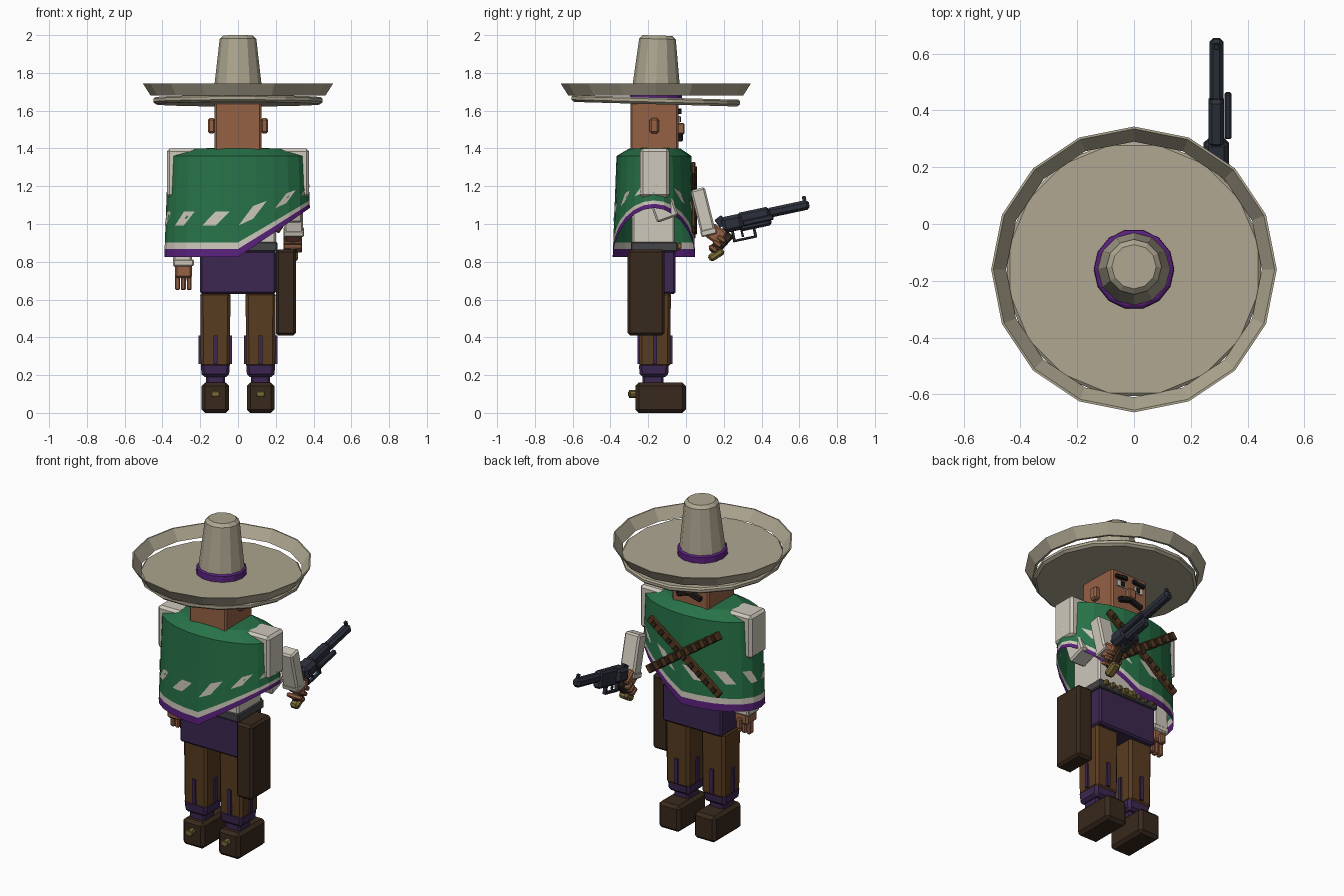
import bpy, bmesh, math
from mathutils import Matrix, Vector

if "Cube" in bpy.data.objects:
    bpy.data.objects.remove(bpy.data.objects["Cube"])

COL = dict(tan=(.42, .38, .28), skin=(.3, .12, .06), green=(.02, .17, .065), white=(.62, .58, .5),
           hem=(.1, .015, .2), purple=(.045, .02, .08), brown=(.1, .045, .015), leather=(.04, .022, .012),
           gun=(.025, .03, .045), gold=(.2, .15, .04), black=(.015, .012, .012), grey=(.06, .06, .065))
MAT = {}
for k, c in COL.items():
    MAT[k] = bpy.data.materials.new(k)
    MAT[k].diffuse_color = (*c, 1)


def finish(name, bm, *mats):
    me = bpy.data.meshes.new(name)
    bm.to_mesh(me)
    bm.free()
    ob = bpy.data.objects.new(name, me)
    bpy.context.collection.objects.link(ob)
    for m in mats:
        me.materials.append(MAT[m])
    return ob


def block(name, mat, c, s, rx=0, ry=0, bev=.01, taper=1):
    """Chamfered box; angles in degrees, taper scales the bottom."""
    bm = bmesh.new()
    bmesh.ops.create_cube(bm, size=1)
    for v in bm.verts:
        k = taper if v.co.z < 0 else 1
        v.co = Vector((v.co.x * s[0] * k, v.co.y * s[1] * k, v.co.z * s[2]))
    if bev:
        bmesh.ops.bevel(bm, geom=bm.edges[:], offset=min(bev, min(s) * .3), segments=1, affect='EDGES')
    bm.transform(Matrix.Translation(c) @ Matrix.Rotation(math.radians(ry), 4, 'Y')
                 @ Matrix.Rotation(math.radians(rx), 4, 'X'))
    return finish(name, bm, mat)


def span(name, mat, lo, hi, **kw):
    lo, hi = Vector(lo), Vector(hi)
    return block(name, mat, (lo + hi) / 2, hi - lo, **kw)


def lathe(name, mat, prof, n, c, tilt=0, turn=0, closed=False):
    bm = bmesh.new()
    rings = [[bm.verts.new((r * math.cos(a), r * math.sin(a), z))
              for a in (math.tau * i / n + turn for i in range(n))] for r, z in prof]
    pairs = list(zip(rings, rings[1:] + rings[:1])) if closed else list(zip(rings, rings[1:]))
    for a, b in pairs:
        for i in range(n):
            j = (i + 1) % n
            bm.faces.new((a[i], a[j], b[j], b[i]))
    if not closed:
        bm.faces.new(rings[0][::-1])
        bm.faces.new(rings[-1])
    bmesh.ops.recalc_face_normals(bm, faces=bm.faces[:])
    bm.transform(Matrix.Translation(c) @ Matrix.Rotation(math.radians(tilt), 4, 'X'))
    return finish(name, bm, mat)


# Hat: tilted brim and crown, level upturned rim
CY = -.16
lathe('hat_brim', 'tan', [(.44, -.018), (.455, -.006), (.455, .01), (.445, .018)], 16,
      (0, CY, 1.652), tilt=-1.6, turn=math.pi / 16)
lathe('hat_rim', 'tan', [(.45, 1.68), (.463, 1.68), (.503, 1.743), (.495, 1.743)], 16, (0, CY, 0), closed=True)
lathe('hat_crown', 'tan', [(.133, 0), (.125, .08), (.097, .325), (.078, .343)], 12, (0, CY, 1.655), tilt=-1.6)
lathe('hat_band', 'hem', [(.142, .01), (.14, .05), (.13, .056)], 14, (0, CY, 1.655), tilt=-1.6)

# Head and face (facing +y)
span('head', 'skin', (-.125, -.295, 1.36), (.125, -.04, 1.645))
span('nose', 'skin', (-.025, -.05, 1.475), (.025, -.008, 1.535), bev=.006)
for s in (-1, 1):
    block('ear', 'skin', (s * .14, -.168, 1.52), (.04, .048, .08))
    block('eye_white', 'white', (s * .062, -.038, 1.555), (.06, .012, .035), bev=0)
    block('pupil', 'black', (s * .055, -.032, 1.555), (.022, .012, .028), bev=0)
    block('eyebrow', 'black', (s * .062, -.034, 1.597), (.085, .022, .024), ry=s * 5, bev=.004)
    block('moustache', 'black', (s * .04, -.032, 1.462), (.085, .03, .03), ry=s * 16, bev=.005)

# Poncho: elliptical shell whose hem rises toward +x
def cloth(a, t, off=0):
    """Point at angle a, height fraction t from hem to shoulder."""
    hem = .825 + .26 * max(0, math.cos(a))
    z = hem + (1.36 - hem) * t
    w = .02 * (1.36 - z) / .53 + off
    return Vector(((.37 + w) * math.cos(a), -.17 + (.198 + w) * math.sin(a), z))


N = 24
bm = bmesh.new()
ang = [math.tau * i / N for i in range(N)]
rings = [[bm.verts.new(cloth(a, t)) for a in ang] for t in (0, .08, .145, .55, 1)]
for rx, ry, z in ((.24, .135, 1.4), (.1, .1, 1.402)):
    rings.append([bm.verts.new((rx * math.cos(a), -.165 + ry * math.sin(a), z)) for a in ang])
for k, (r0, r1) in enumerate(zip(rings, rings[1:])):
    for i in range(N):
        j = (i + 1) % N
        bm.faces.new((r0[i], r0[j], r1[j], r1[i])).material_index = min(k, 2)
finish('poncho', bm, 'hem', 'white', 'green')

# Slanted white patches around the poncho
bm = bmesh.new()
for i in range(12):
    a = math.tau * (i + .4) / 12
    sl = .1 * (1 if math.sin(a) > 0 else -1) * -1
    quad = [(a - .1 - sl, .31), (a + .1 - sl, .31), (a + .1 + sl, .45), (a - .1 + sl, .45)]
    bm.faces.new([bm.verts.new(cloth(p, t, .004)) for p, t in quad])
finish('poncho_patches', bm, 'white')

# Crossed cartridge belts on the chest
for x0, z0, x1, z1 in ((.22, 1.29, -.26, .94), (.23, .97, -.26, 1.31)):
    d = Vector((x1 - x0, 0, z1 - z0))
    ry = math.degrees(math.atan2(-d.z, d.x))
    mid = Vector(((x0 + x1) / 2, .04, (z0 + z1) / 2))
    block('chest_strap', 'brown', mid, (d.length, .022, .05), ry=ry, bev=.005)
    for k in range(9):
        p = mid + d * ((k - 4) / 9.5)
        block('cartridge', 'leather', p + Vector((0, .008, 0)), (.03, .02, .038), ry=ry, bev=.003)

# Torso, belt and hips
span('shirt', 'white', (-.2, -.285, .86), (.2, -.06, 1.36))
span('belt', 'grey', (-.208, -.292, .855), (.208, -.045, .905), bev=.006)
span('belt_buckle', 'gold', (-.05, -.05, .86), (.05, -.03, .9), bev=.006)
span('hips', 'purple', (-.2, -.28, .63), (.2, -.055, .86))
for k in range(8):
    block('belt_round', 'gold', (-.17 + k * .0486, -.035, .885), (.022, .024, .032), bev=.004)

# Legs and boots
for s in (-1, 1):
    x = s * .12
    block('trouser_leg', 'brown', (x, -.165, .44), (.16, .17, .4), bev=.015, taper=.96)
    for dx, dy in ((.077, 0), (-.077, 0), (0, .082), (0, -.082)):
        block('trouser_slit', 'purple', (x + dx, -.165 + dy, .335), (.022, .022, .15), bev=0)
    block('trouser_cuff', 'purple', (x, -.17, .228), (.155, .16, .075), bev=.015, taper=.93)
    block('ankle', 'purple', (x, -.175, .17), (.1, .11, .07))
    span('boot', 'leather', (x - .073, -.268, 0), (x + .073, 0, .16), bev=.018)
    lathe('spur', 'gold', [(.02, 0), (.02, .035)], 8, (x, -.268, .1), tilt=90)
    block('spur_wheel', 'gold', (x, -.3, .1), (.045, .012, .03), bev=.004)

# Holster
span('holster', 'leather', (.2, -.31, .41), (.308, -.113, .865), bev=.014)

# Shoulders poking through the poncho
for s in (-1, 1):
    block('shoulder', 'white', (s * .297, -.165, 1.27), (.16, .155, .26), bev=.015)

# Hanging left arm and hand
block('left_sleeve', 'white', (-.288, -.165, .97), (.1, .11, .4), ry=2)
block('left_cuff', 'white', (-.288, -.165, .795), (.108, .118, .035), bev=.006)
block('left_palm', 'skin', (-.288, -.165, .75), (.09, .1, .07))
for k in range(3):
    block('left_finger', 'skin', (-.32 + k * .031, -.16, .69), (.026, .04, .08), bev=.006)
block('left_thumb', 'skin', (-.288, -.105, .725), (.03, .028, .06), bev=.006)

# Raised right arm and hand
block('right_upper_sleeve', 'white', (.285, -.13, 1.12), (.11, .12, .2), rx=20)
block('right_forearm', 'white', (.295, .09, 1.07), (.1, .078, .24), rx=14)
block('right_cuff', 'white', (.295, .12, .957), (.108, .085, .035), rx=14, bev=.006)
block('right_hand', 'skin', (.29, .16, .945), (.085, .09, .085), rx=-35)
for k in range(3):
    block('right_finger', 'skin', (.29, .188 - k * .022, .92 - k * .025), (.1, .05, .024), rx=-35, bev=.006)

# Revolver, pitched upward along +y
P = 12
O = Vector((.29, .24, 1.0))
R = Matrix.Rotation(math.radians(P), 3, 'X')


def gun(name, lo, hi, mat='gun', rx=0, bev=.006):
    lo, hi = Vector(lo), Vector(hi)
    return block(name, mat, O + R @ ((lo + hi) / 2), hi - lo, rx=P + rx, bev=bev)


gun('gun_frame', (-.045, -.05, -.04), (.045, .06, .045), bev=.018)
gun('gun_receiver', (-.027, .04, -.05), (.027, .21, .05), bev=.012)
gun('gun_barrel', (-.025, .2, -.01), (.025, .425, .042), bev=.014)
gun('gun_sight', (-.008, .395, .04), (.008, .415, .065), bev=.002)
gun('gun_ejector', (.028, .06, -.025), (.054, .225, .005))
gun('gun_hammer', (-.01, -.075, .0), (.01, -.03, .05), rx=25, bev=.003)
gun('guard_bottom', (-.012, -.01, -.098), (.012, .12, -.085), bev=.003)
gun('guard_front', (-.012, .105, -.095), (.012, .12, -.03), bev=.003)
gun('guard_back', (-.012, -.01, -.095), (.012, .005, -.03), bev=.003)
gun('gun_trigger', (-.006, .04, -.08), (.006, .052, -.03), bev=.002)
block('gun_grip', 'leather', (.29, .185, .9), (.045, .06, .14), rx=-42)
block('gun_grip_butt', 'gold', (.29, .16, .838), (.055, .09, .042), rx=32, bev=.012)

for m in bpy.data.materials:
    if m.users and not m.is_grease_pencil:
        m.use_nodes = True
        m.node_tree.nodes["Principled BSDF"].inputs["Base Color"].default_value = m.diffuse_color
